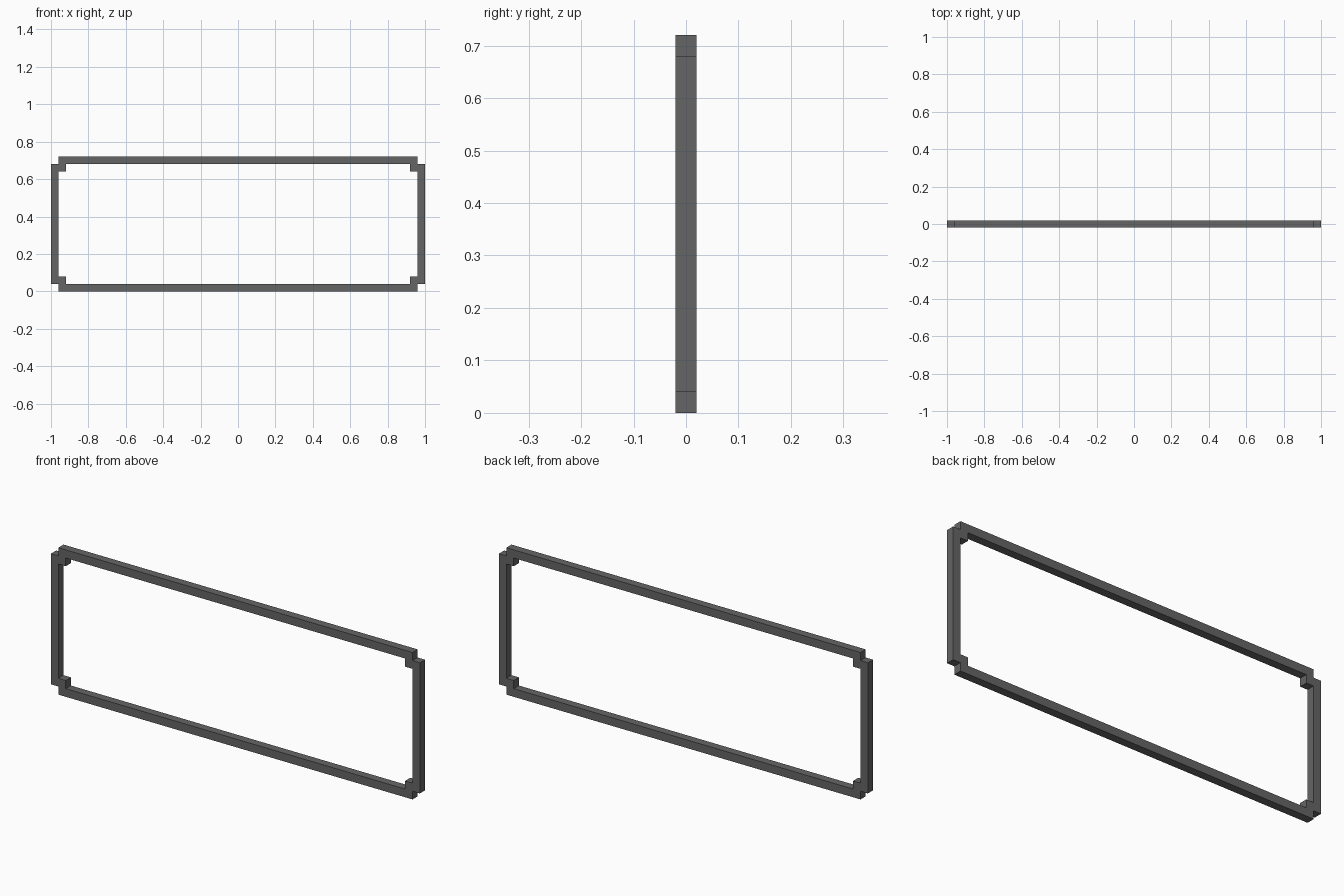
import bpy, bmesh

cube = bpy.data.objects.get("Cube")
if cube:
    bpy.data.objects.remove(cube, do_unlink=True)

T = 0.04               # bar thickness
HALF_W, HALF_H = 1.0, 0.36

# Dark grey material
grey = bpy.data.materials.new("dark grey")
grey.use_nodes = True
colour = (0.13, 0.13, 0.13, 1)
grey.diffuse_color = colour
grey.node_tree.nodes["Principled BSDF"].inputs["Base Color"].default_value = colour

# Upper quarter of the frame: notched outer corner, stepped inner corner
x, z = HALF_W, HALF_H
profile = [(0, z), (x - T, z), (x - T, z - T), (x, z - T), (x, 0),
           (x - T, 0), (x - T, z - 2 * T), (x - 2 * T, z - 2 * T),
           (x - 2 * T, z - T), (0, z - T)]

bm = bmesh.new()
front = [bm.verts.new((px, -T / 2, pz)) for px, pz in profile]
back = [bm.verts.new((px, T / 2, pz)) for px, pz in profile]
bm.faces.new(front)
bm.faces.new(back[::-1])
for i, (a, b) in enumerate(zip(profile, profile[1:] + profile[:1])):
    # Leave the ends open on the two mirror planes
    if (a[0] == b[0] == 0) or (a[1] == b[1] == 0):
        continue
    j = (i + 1) % len(profile)
    bm.faces.new((front[i], back[i], back[j], front[j]))
bmesh.ops.recalc_face_normals(bm, faces=bm.faces)
mesh = bpy.data.meshes.new("frame")
bm.to_mesh(mesh)
bm.free()
mesh.materials.append(grey)

frame = bpy.data.objects.new("frame", mesh)
frame.location.z = HALF_H
bpy.context.collection.objects.link(frame)

# Mirror the quarter left-right and top-bottom
mirror = frame.modifiers.new("mirror", 'MIRROR')
mirror.use_axis = (True, False, True)
mirror.use_clip = True
